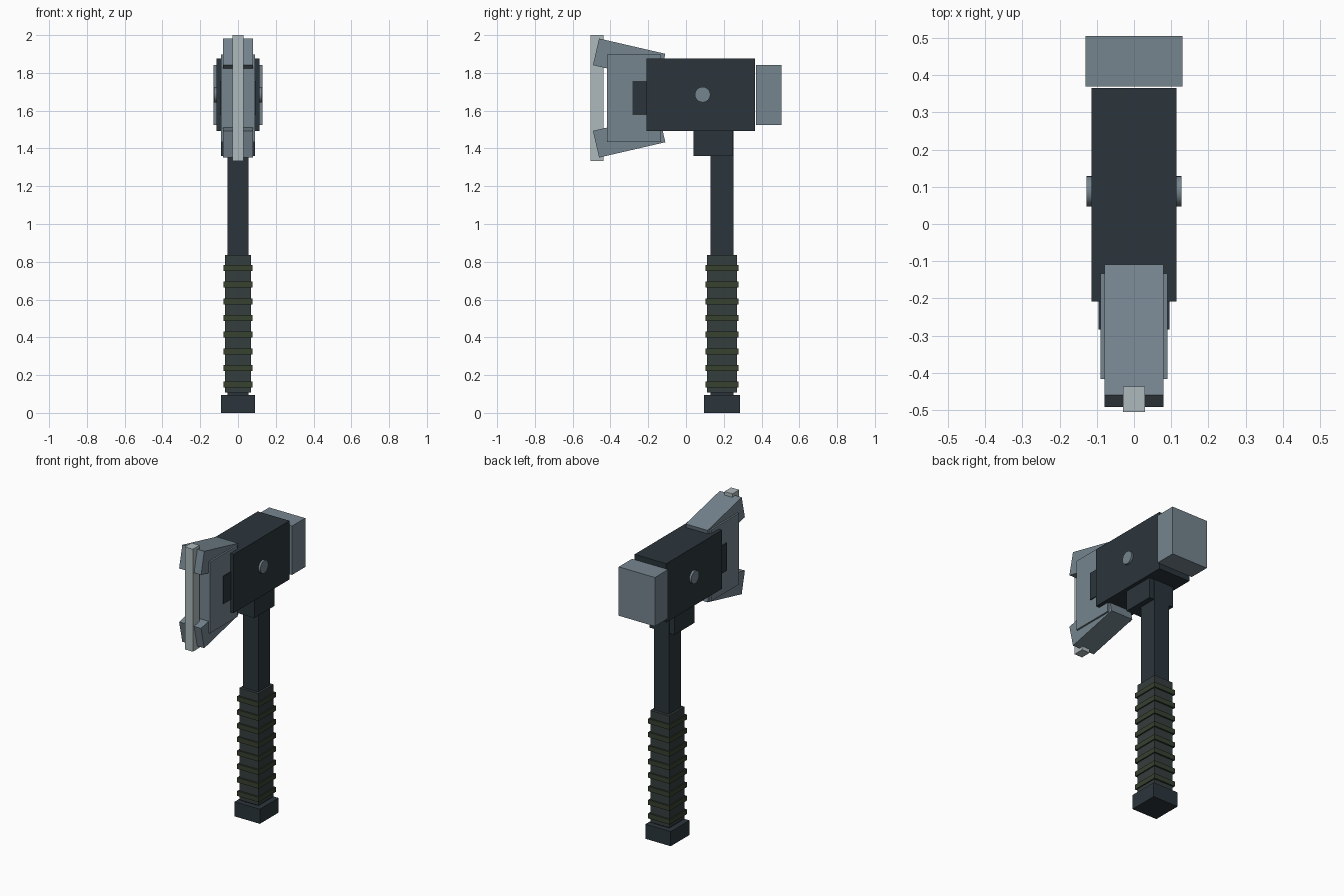
import bpy, math
from mathutils import Matrix

if "Cube" in bpy.data.objects:
    bpy.data.objects.remove(bpy.data.objects["Cube"])


def material(name, r, g, b):
    m = bpy.data.materials.new(name)
    m.diffuse_color = (r, g, b, 1)
    m.use_nodes = True
    m.node_tree.nodes["Principled BSDF"].inputs["Base Color"].default_value = m.diffuse_color
    return m


DARK = material("dark_metal", 0.024, 0.036, 0.045)
STEEL = material("steel", 0.18, 0.235, 0.275)
EDGE = material("bright_edge", 0.42, 0.48, 0.50)
GRIP = material("grip_rubber", 0.036, 0.047, 0.047)
BAND = material("grip_band", 0.038, 0.052, 0.030)


def box(name, half_x, y0, y1, z0, z1, mat, tilt=0):
    """Box symmetric in x, given its y and z range, tilted about x."""
    bpy.ops.mesh.primitive_cube_add(size=1)
    ob = bpy.context.object
    ob.name = name
    ob.data.transform(Matrix.Diagonal((2 * half_x, y1 - y0, z1 - z0, 1)))
    ob.location = (0, (y0 + y1) / 2, (z0 + z1) / 2)
    ob.rotation_euler.x = tilt
    ob.data.materials.append(mat)
    return ob


# Handle
box("pommel", 0.091, 0.095, 0.287, 0, 0.095, DARK)
box("shaft", 0.055, 0.13, 0.251, 0.05, 1.52, DARK)
box("grip", 0.069, 0.112, 0.269, 0.107, 0.835, GRIP)
for i in range(8):
    z = 0.15 + i * 0.0881
    box(f"grip_band_{i + 1}", 0.077, 0.102, 0.279, z - 0.016, z + 0.016, BAND)

# Head
box("collar", 0.09, 0.04, 0.248, 1.36, 1.52, DARK)
box("head_block", 0.114, -0.208, 0.366, 1.493, 1.875, DARK)
box("hammer_face", 0.13, 0.37, 0.506, 1.525, 1.843, STEEL)
bpy.ops.mesh.primitive_cylinder_add(vertices=24, radius=0.041, depth=0.256,
                                    location=(0, 0.088, 1.685),
                                    rotation=(0, math.pi / 2, 0))
pin = bpy.context.object
pin.name = "head_pin"
pin.data.materials.append(STEEL)
bpy.ops.object.shade_smooth_by_angle()

# Blade
MID_Z = 1.667
box("blade_neck", 0.096, -0.284, -0.15, 1.577, 1.757, DARK)
box("blade_plate", 0.09, -0.417, -0.133, 1.435, 1.898, STEEL)
for name, s in (("upper_rim", 1), ("lower_rim", -1)):
    z = MID_Z + s * 0.204
    box(name, 0.079, -0.301 - 0.18, -0.301 + 0.18, z - 0.0725, z + 0.0725,
        STEEL, tilt=-s * math.radians(13))
box("cutting_edge", 0.029, -0.506, -0.437, 1.333, 2.0, EDGE)
